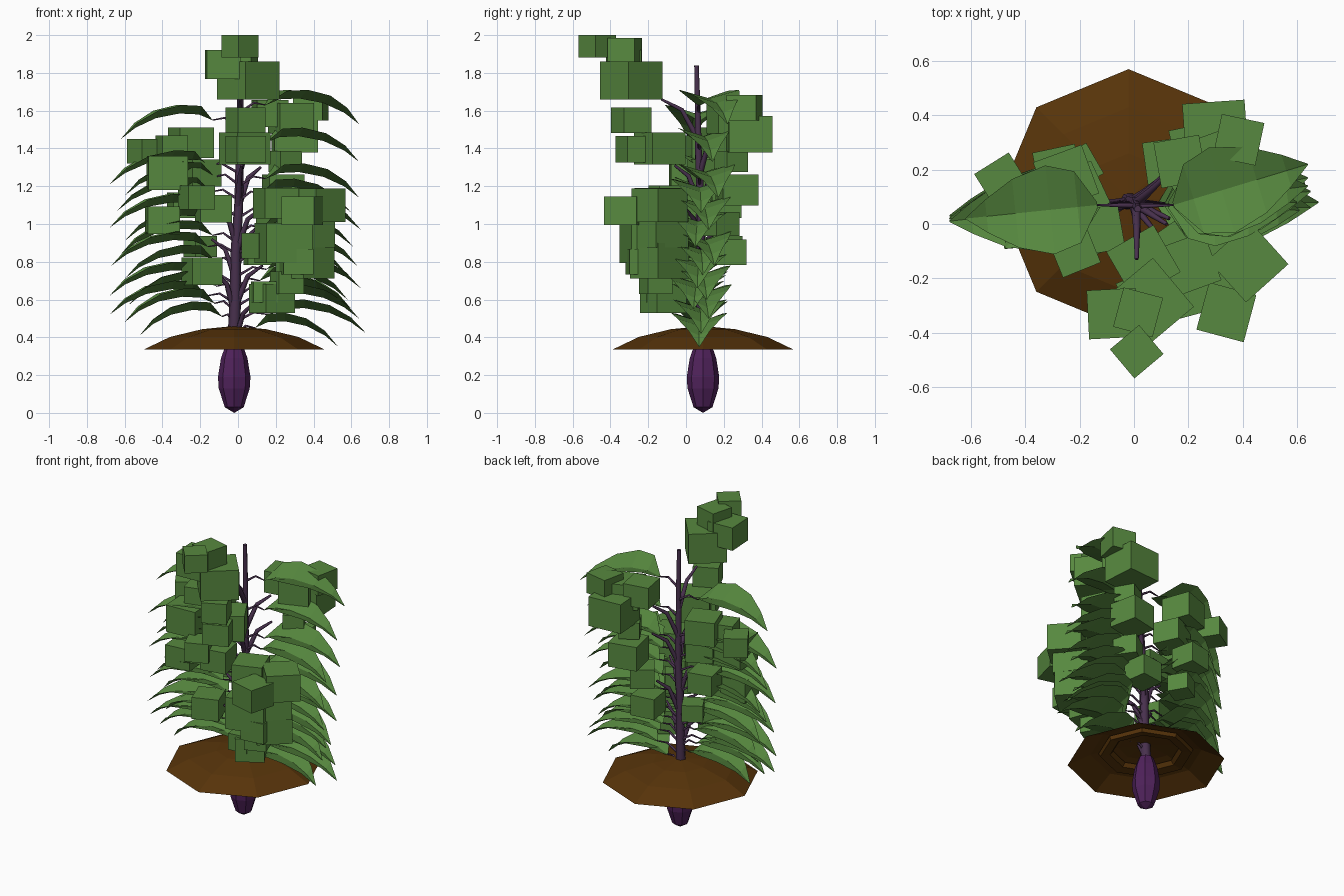
import bpy, bmesh, math, random
from mathutils import Matrix, Vector

random.seed(4)
if "Cube" in bpy.data.objects:
    bpy.data.objects.remove(bpy.data.objects["Cube"])


def material(name, rgb):
    m = bpy.data.materials.new(name)
    m.use_nodes = True
    m.diffuse_color = (*rgb, 1)
    m.node_tree.nodes["Principled BSDF"].inputs["Base Color"].default_value = (*rgb, 1)
    return m


GREEN = material("leaf green", (0.095, 0.25, 0.05))
BROWN = material("soil brown", (0.095, 0.034, 0.003))
PURPLE = material("root purple", (0.08, 0.016, 0.105))
BARK = material("bark purple", (0.065, 0.03, 0.075))
CX, CY = -0.02, 0.09  # stem axis


def finish(name, bm, mat):
    mesh = bpy.data.meshes.new(name)
    bm.to_mesh(mesh)
    bm.free()
    mesh.materials.append(mat)
    ob = bpy.data.objects.new(name, mesh)
    bpy.context.collection.objects.link(ob)


def lathe(name, profile, mat, sides=8):
    """Spin a (radius, height) profile round the stem axis."""
    bm = bmesh.new()
    rings = []
    for r, z in profile:
        angles = [2 * math.pi * i / sides for i in range(sides)]
        rings.append([bm.verts.new((CX + r * math.cos(a), CY + r * math.sin(a), z)) for a in angles])
    for low, high in zip(rings, rings[1:]):
        for i in range(sides):
            j = (i + 1) % sides
            bm.faces.new((low[i], low[j], high[j], high[i]))
    bmesh.ops.remove_doubles(bm, verts=bm.verts, dist=0.0005)
    finish(name, bm, mat)


def tubes(name, paths, radius):
    """Tapering low-poly branches, one spline for each path."""
    cu = bpy.data.curves.new(name, "CURVE")
    cu.dimensions = "3D"
    cu.bevel_depth = radius
    cu.bevel_resolution = 1
    cu.use_fill_caps = True
    for path in paths:
        sp = cu.splines.new("POLY")
        sp.points.add(len(path) - 1)
        for i, p in enumerate(path):
            sp.points[i].co = (*p, 1)
            sp.points[i].radius = 1 - 0.6 * i / (len(path) - 1)
    cu.materials.append(BARK)
    ob = bpy.data.objects.new(name, cu)
    bpy.context.collection.objects.link(ob)


def cluster(name, blocks):
    """Foliage blocks: x, y, z, width, turn in degrees."""
    bm = bmesh.new()
    for x, y, z, size, turn in blocks:
        bmesh.ops.create_cube(bm, size=1, matrix=Matrix.Translation((x, y, z))
                              @ Matrix.Rotation(math.radians(turn), 4, "Z")
                              @ Matrix.Diagonal((size, size, size * 0.85, 1)))
    finish(name, bm, GREEN)


def stem_point(z):
    return Vector((CX + 0.025 * (z - 0.35), CY - 0.02 * (z - 0.35), z))


# Root and soil mound, with a stepped layer on its underside
lathe("root", [(0, 0), (0.05, 0.03), (0.082, 0.13), (0.086, 0.19), (0.07, 0.29),
               (0.045, 0.36), (0, 0.365)], PURPLE)
lathe("soil_mound", [(0.48, 0.335), (0.34, 0.402), (0.17, 0.443), (0, 0.46)], BROWN)
lathe("soil_underlayer", [(0.29, 0.408), (0.28, 0.385), (0.22, 0.395), (0.2, 0.42)], BROWN)

# Main stem
tubes("stem", [[stem_point(z) + Vector((random.uniform(-1, 1), random.uniform(-1, 1), 0)) * 0.006
                for z in (0.34, 0.6, 0.85, 1.1, 1.35, 1.6, 1.84)]], 0.034)

# Thick branches reaching to the foliage blocks
ends = [(0.12, 0.19, 1.3), (0.01, -0.13, 1.66), (0.02, -0.06, 1.31), (0.12, 0.0, 1.08),
        (-0.12, 0.05, 1.1), (-0.14, 0.08, 0.92), (0.13, 0.02, 0.78), (0.1, 0.17, 0.98),
        (-0.12, 0.02, 0.74), (0.08, -0.03, 0.58), (0.12, 0.18, 1.48)]
tubes("branches", [[stem_point(z - 0.22), stem_point(z - 0.1).lerp(Vector((x, y, z)), 0.45), (x, y, z)]
                   for x, y, z in ends], 0.018)

# Leaf cross-sections: place along the leaf, half width, midrib height, edge lift
SECTIONS = [(0, 0.01, 0, 0), (0.15, 0.125, 0.03, 0.045), (0.36, 0.155, 0.035, 0.045),
            (0.62, 0.12, 0.01, 0.04), (0.84, 0.058, -0.04, 0.025), (1, 0.002, -0.1, 0)]


def add_leaf(bm, base, tip, width):
    run = Vector((tip.x - base.x, tip.y - base.y, 0))
    across = Vector((-run.y, run.x, 0)).normalized()
    rows = []
    for t, half, rise, lift in SECTIONS:
        rib = base + run * t + Vector((0, 0, rise))
        side = across * half * width
        up = Vector((0, 0, lift))
        rows.append([bm.verts.new(p) for p in (rib - side + up, rib, rib + side + up)])
    for a, b in zip(rows, rows[1:]):
        for i in (0, 1):
            bm.faces.new((a[i], b[i], b[i + 1], a[i + 1]))


def leaf_row(name, tips):
    """Arched, folded leaves down one side, each on a thin stalk."""
    bm = bmesh.new()
    stalks = []
    for i, (x, y, z) in enumerate(tips):
        side = math.copysign(1, x)
        base = Vector((side * 0.14 + (x - side * 0.63) * 0.5, CY - 0.02, z + 0.1))
        add_leaf(bm, base, Vector((x, y, z)), 1.06 if i == 0 else random.uniform(0.9, 1.02))
        start = stem_point(base.z - 0.04)
        bend = start.lerp(base, 0.55) + Vector((0, 0, 0.03))
        stalks.append([start, bend, base])
    finish(name + "_leaves", bm, GREEN)
    tubes(name + "_stalks", stalks, 0.009)


leaf_row("left", [(0.64, 0.22, 1.53), (0.64, 0.14, 1.33), (0.64, 0.17, 1.14), (0.6, 0.08, 1.06),
                  (0.65, 0.12, 0.97), (0.61, 0.05, 0.88), (0.63, 0.15, 0.78), (0.58, 0.09, 0.73),
                  (0.65, 0.06, 0.66), (0.58, 0.11, 0.6), (0.6, 0.04, 0.55), (0.64, 0.12, 0.5),
                  (0.68, 0.08, 0.42), (0.53, 0.07, 0.35)])
leaf_row("right", [(-0.62, 0.02, 1.45), (-0.68, 0.01, 1.21), (-0.6, 0.06, 1.15), (-0.64, 0.05, 1.07),
                   (-0.68, 0.02, 0.98), (-0.6, 0.07, 0.91), (-0.62, 0.03, 0.84), (-0.67, 0.02, 0.78),
                   (-0.6, 0.07, 0.71), (-0.68, 0.01, 0.62), (-0.58, 0.06, 0.57), (-0.68, 0.03, 0.52),
                   (-0.6, 0.02, 0.48), (-0.52, 0.06, 0.41)])

# Foliage blocks
cluster("top_foliage", [(0.01, -0.47, 1.94, 0.14, 40), (0.015, -0.325, 1.92, 0.15, -15),
                        (-0.08, -0.33, 1.845, 0.18, 3), (0.055, -0.29, 1.76, 0.235, 40)])
cluster("front_foliage", [(0.04, -0.29, 1.55, 0.16, 25), (0.035, -0.14, 1.4, 0.2, 30),
                          (0.04, -0.265, 1.395, 0.165, 22)])
cluster("back_left_foliage", [(0.3, 0.335, 1.475, 0.23, 4), (0.385, 0.31, 1.615, 0.16, -12),
                              (0.17, 0.23, 1.585, 0.17, 10), (0.28, 0.23, 1.56, 0.19, 20),
                              (0.24, 0.27, 1.18, 0.19, 12), (0.25, 0.24, 1.33, 0.13, 30),
                              (0.12, 0.23, 0.85, 0.16, 8), (0.2, 0.18, 1.0, 0.15, 35)])
cluster("front_left_foliage", [(0.42, -0.14, 1.1, 0.21, 42), (0.34, -0.325, 1.07, 0.18, -15),
                               (0.355, -0.14, 0.805, 0.22, 42), (0.24, -0.2, 0.9, 0.25, 15),
                               (0.2, -0.15, 1.11, 0.19, 20), (0.13, -0.1, 0.885, 0.16, 35),
                               (0.31, -0.23, 0.8, 0.16, 8), (0.36, -0.14, 0.97, 0.22, 38),
                               (0.14, -0.15, 0.64, 0.13, 5), (0.18, -0.12, 0.605, 0.18, 30),
                               (0.26, -0.16, 0.69, 0.14, 20)])
cluster("right_foliage", [(-0.485, 0.16, 1.385, 0.15, 32), (-0.25, 0.17, 1.43, 0.19, 20),
                          (-0.375, 0.02, 1.27, 0.21, 3), (-0.35, 0.08, 1.41, 0.14, 15),
                          (-0.22, -0.1, 1.14, 0.15, 22), (-0.4, 0.0, 1.02, 0.17, 5),
                          (-0.2, 0.12, 1.27, 0.17, 25), (-0.13, -0.02, 1.08, 0.17, 10),
                          (-0.19, -0.04, 0.75, 0.17, 20), (-0.28, 0.2, 1.1, 0.16, 12),
                          (-0.2, 0.21, 0.88, 0.13, 30)])
